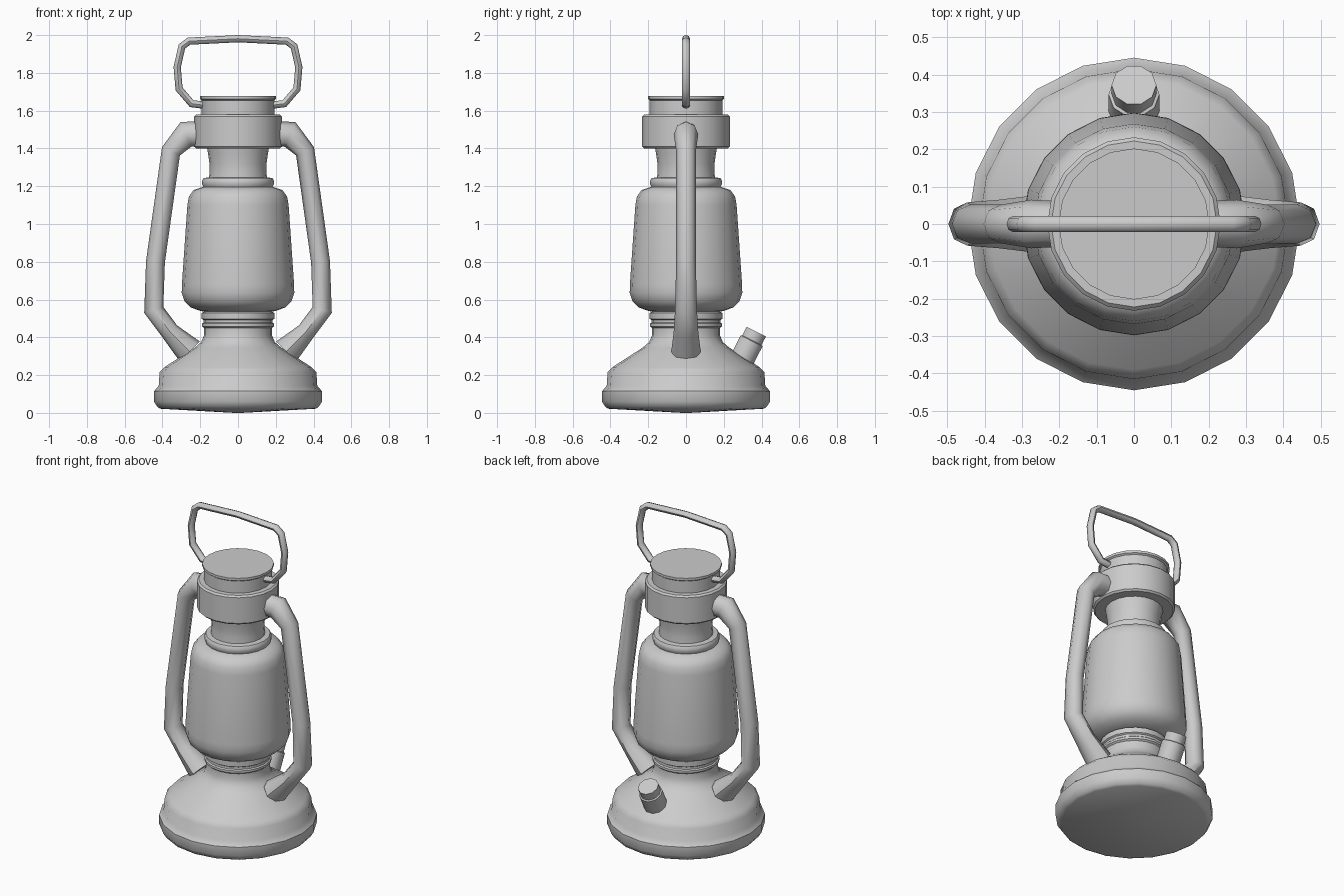
import bpy, bmesh, math
from mathutils import Vector, Matrix

if "Cube" in bpy.data.objects:
    bpy.data.objects.remove(bpy.data.objects["Cube"])


def finish(name, bm, angle=40):
    bmesh.ops.recalc_face_normals(bm, faces=bm.faces)
    me = bpy.data.meshes.new(name)
    bm.to_mesh(me)
    bm.free()
    ob = bpy.data.objects.new(name, me)
    bpy.context.collection.objects.link(ob)
    bpy.ops.object.select_all(action='DESELECT')
    ob.select_set(True)
    bpy.context.view_layer.objects.active = ob
    bpy.ops.object.shade_smooth_by_angle(angle=math.radians(angle))
    return ob


def skin(bm, rings):
    """Bridge successive vertex rings and cap both ends."""
    n = len(rings[0])
    for a, b in zip(rings, rings[1:]):
        for i in range(n):
            j = (i + 1) % n
            bm.faces.new((a[i], a[j], b[j], b[i]))
    bm.faces.new(rings[0])
    bm.faces.new(rings[-1])


def lathe(name, profile, sides=20, matrix=Matrix()):
    bm = bmesh.new()
    rings = []
    for r, z in profile:
        rings.append([bm.verts.new(matrix @ Vector((
            r * math.cos(math.tau * i / sides), r * math.sin(math.tau * i / sides), z)))
            for i in range(sides)])
    skin(bm, rings)
    return finish(name, bm)


def tube(name, path, sides=8):
    """Sweep a mitred tube along (x, z, in-plane radius, y radius) points."""
    bm = bmesh.new()
    pts = [Vector((x, 0, z)) for x, z, _, _ in path]
    rings = []
    for k, p in enumerate(pts):
        d0 = (p - pts[k - 1]).normalized() if k else (pts[1] - p).normalized()
        d1 = (pts[k + 1] - p).normalized() if k < len(pts) - 1 else d0
        t = (d0 + d1).normalized()
        side = Vector((-t.z, 0, t.x)) / t.dot(d0)
        _, _, ra, rb = path[k]
        rings.append([bm.verts.new(
            p + side * ra * math.cos(math.tau * i / sides)
            + Vector((0, rb * math.sin(math.tau * i / sides), 0)))
            for i in range(sides)])
    skin(bm, rings)
    return finish(name, bm, 50)


# fuel tank base with burner neck
lathe("tank_base", [
    (0.02, 0.0), (0.41, 0.022), (0.425, 0.03), (0.445, 0.06), (0.445, 0.115),
    (0.42, 0.142), (0.415, 0.215), (0.39, 0.242), (0.23, 0.345), (0.195, 0.375),
    (0.18, 0.41), (0.18, 0.45), (0.19, 0.458), (0.19, 0.472), (0.183, 0.478),
    (0.183, 0.492), (0.192, 0.498), (0.192, 0.53), (0.17, 0.54)])

# globe
lathe("globe", [
    (0.15, 0.53), (0.2, 0.54), (0.25, 0.558), (0.283, 0.59), (0.298, 0.635),
    (0.297, 0.68), (0.268, 1.1), (0.26, 1.145), (0.235, 1.18), (0.18, 1.198)])

# collar ring and chimney neck
lathe("collar", [(0.16, 1.188), (0.182, 1.194), (0.19, 1.21), (0.19, 1.23),
                 (0.182, 1.243), (0.15, 1.248)])
lathe("chimney", [(0.155, 1.23), (0.15, 1.28), (0.151, 1.32), (0.158, 1.37),
                  (0.167, 1.42)])

# hood band and top cap
lathe("hood_band", [(0.15, 1.4), (0.222, 1.4), (0.232, 1.41), (0.232, 1.57),
                    (0.222, 1.58), (0.18, 1.58)])
lathe("top_cap", [(0.192, 1.57), (0.192, 1.655), (0.202, 1.662), (0.202, 1.677)])

# side air tubes
air = tube("side_tube", [
    (0.18, 1.475, 0.07, 0.06), (0.275, 1.475, 0.065, 0.065),
    (0.355, 1.385, 0.05, 0.052), (0.437, 0.8, 0.05, 0.052),
    (0.446, 0.545, 0.05, 0.058), (0.36, 0.43, 0.05, 0.065),
    (0.255, 0.325, 0.075, 0.078)])
mirror = air.modifiers.new("mirror", 'MIRROR')
mirror.use_bisect_axis[0] = False

# wire carrying handle
half = [(0.17, 1.628), (0.245, 1.637), (0.312, 1.715), (0.322, 1.83),
        (0.297, 1.94), (0.26, 1.968)]
loop = half + [(0, 1.981)] + [(-x, z) for x, z in reversed(half)]
tube("handle", [(x, z, 0.019, 0.022) for x, z in loop])

# filler spout with its cap, tilted to the back
tilt = Matrix.Translation((0, 0.372, 0.43)) @ Matrix.Rotation(math.radians(-27), 4, 'X')
lathe("filler_spout", [(0.068, -0.22), (0.068, -0.055), (0.058, -0.05)], 10, tilt)
lathe("filler_cap", [(0.06, -0.06), (0.06, 0.0)], 10, tilt)
